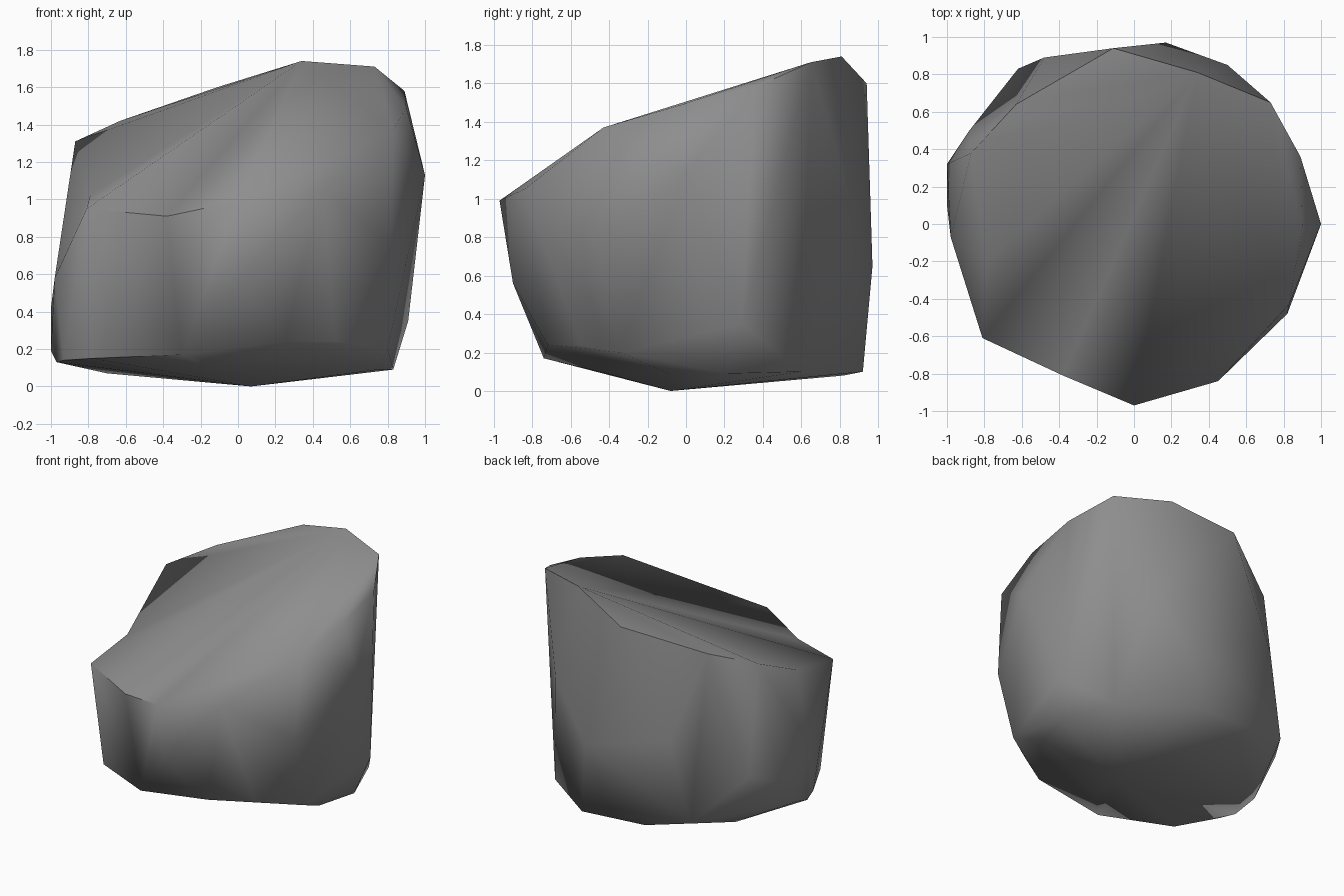
import bpy, bmesh, math
from mathutils import Vector

if "Cube" in bpy.data.objects:
    bpy.data.objects.remove(bpy.data.objects["Cube"])

# Corner points of the boulder, from the sloping top down to the base
rim = [(0, -.97, .99), (.45, -.84, 1.05), (.83, -.43, 1.37),
       (.90, -.02, 1.49), (.89, .36, 1.58), (.73, .65, 1.71), (.34, .81, 1.74),
       (-.11, .94, 1.60), (-.63, .64, 1.42), (-.87, .38, 1.31), (-.81, -.61, .95)]
sides = [(1, 0, 1.13), (.91, .29, .35), (.5, .85, 1.0), (.17, .97, .65), (-.48, .89, .8),
         (-.88, .5, .5), (-.98, -.07, .58), (-.77, -.56, .65), (0, -.9, .56),
         (.82, -.48, .76), (-1, .32, .42)]
base = [(-1, .1, .19), (-.97, -.07, .13), (-.93, -.2, .14), (-.78, -.5, .15),
        (-.3, -.74, .17), (.25, -.72, .24), (.52, -.55, .24), (.8, -.34, .2),
        (0, -.41, .09), (.75, -.09, .09), (.83, .21, .09), (.68, .6, .1),
        (.23, .92, .1), (-.23, .82, .08), (-.62, .83, .2), (-.7, .4, .07), (.07, -.08, 0)]

# Faceted stone wrapped tightly around the corner points
bm = bmesh.new()
for p in rim + sides + base:
    bm.verts.new(p)
bmesh.ops.convex_hull(bm, input=bm.verts[:])
loose = [v for v in bm.verts if not v.link_faces]
bmesh.ops.delete(bm, geom=loose, context='VERTS')


def dent(a, b, target):
    """Split the edge between corners a and b and press its middle to target."""
    a, b = Vector(a), Vector(b)
    for e in bm.edges:
        p, q = (v.co for v in e.verts)
        if min((p - a).length + (q - b).length, (p - b).length + (q - a).length) < .01:
            new = bmesh.ops.subdivide_edges(bm, edges=[e], cuts=1)["geom_inner"]
            for v in new:
                if isinstance(v, bmesh.types.BMVert):
                    v.co = target
            bmesh.ops.triangulate(bm, faces=[f for f in bm.faces if len(f.verts) > 3])
            return


# Worn notches in the left and front rim
dent(rim[9], rim[10], (-.79, -.2, 1.02))
dent(rim[10], rim[0], (-.38, -.81, .91))
bmesh.ops.recalc_face_normals(bm, faces=bm.faces[:])
mesh = bpy.data.meshes.new("boulder")
bm.to_mesh(mesh)
bm.free()

# Soft shading with the sharpest rim edges kept
boulder = bpy.data.objects.new("boulder", mesh)
bpy.context.collection.objects.link(boulder)
bpy.context.view_layer.objects.active = boulder
boulder.select_set(True)
bpy.ops.object.shade_smooth_by_angle(angle=math.radians(65))

# Dark grey stone
stone = bpy.data.materials.new("stone")
stone.diffuse_color = (.27, .27, .27, 1)
stone.use_nodes = True
stone.node_tree.nodes["Principled BSDF"].inputs["Base Color"].default_value = stone.diffuse_color
mesh.materials.append(stone)
